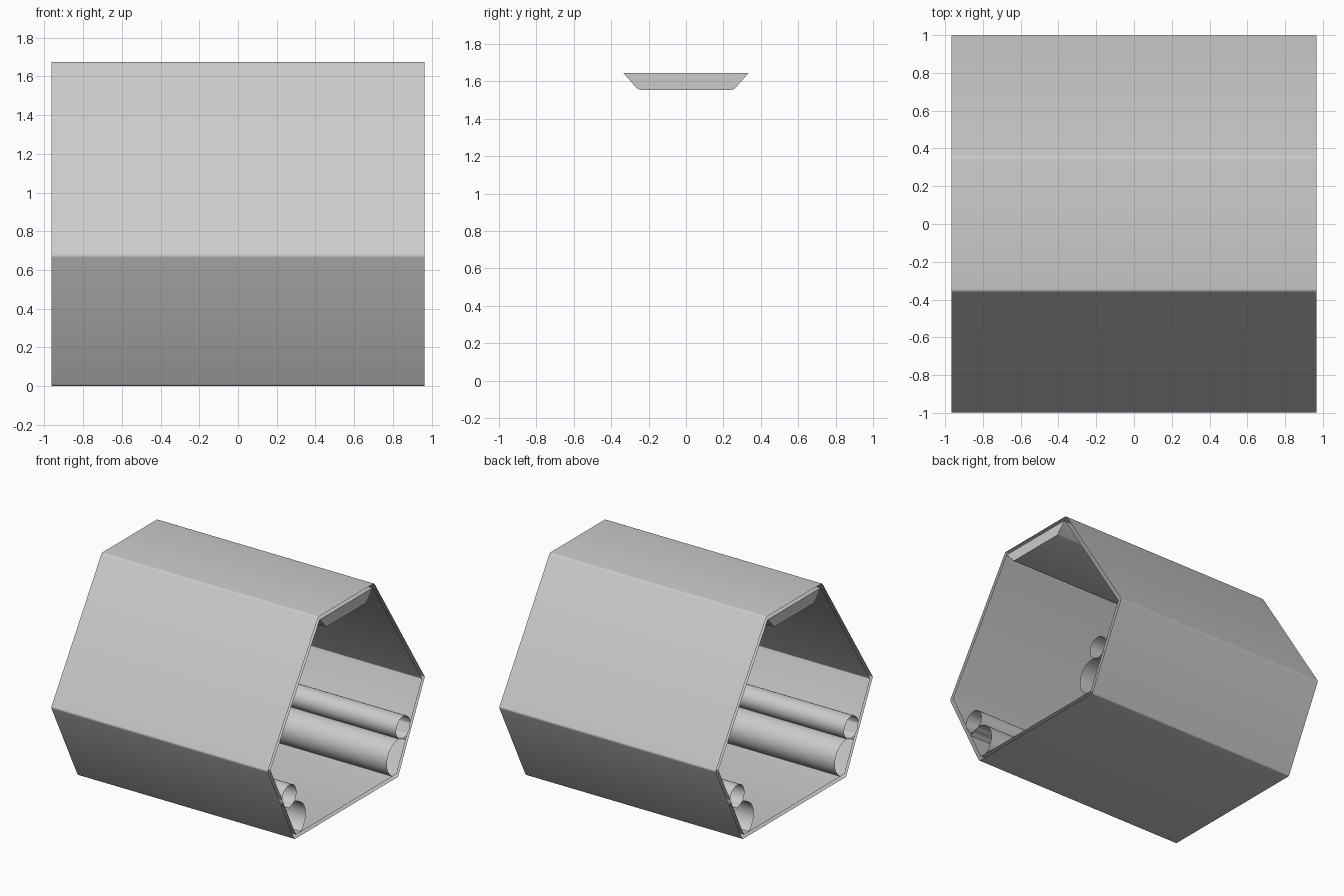
import bpy, math
from mathutils import Vector

if "Cube" in bpy.data.objects:
    bpy.data.objects.remove(bpy.data.objects["Cube"])

L = 0.965      # half length along x
WALL = 0.03    # gap between outer and inner skins


def prism(name, pts, closed=True, caps=False, flip=False):
    """Extrude a (y, z) profile, counter-clockwise seen from +x, along x."""
    n = len(pts)
    verts = [(x, p[0], p[1]) for x in (-L, L) for p in pts]
    faces = []
    for i in range(n if closed else n - 1):
        j = (i + 1) % n
        faces.append((i, j, n + j, n + i))
    if caps:
        faces += [tuple(range(n - 1, -1, -1)), tuple(range(n, 2 * n))]
    if flip:
        faces = [f[::-1] for f in faces]
    me = bpy.data.meshes.new(name)
    me.from_pydata(verts, [], faces)
    ob = bpy.data.objects.new(name, me)
    bpy.context.collection.objects.link(ob)
    bpy.ops.object.select_all(action='DESELECT')
    ob.select_set(True)
    bpy.context.view_layer.objects.active = ob
    bpy.ops.object.shade_smooth_by_angle(angle=math.radians(35))
    return ob


def inset(pts, t):
    """Offset a convex counter-clockwise profile inward by t."""
    out = []
    for i, p in enumerate(pts):
        p = Vector(p)
        a = (p - Vector(pts[i - 1])).normalized()
        b = (Vector(pts[(i + 1) % len(pts)]) - p).normalized()
        na, nb = Vector((-a.y, a.x)), Vector((-b.y, b.x))
        out.append(p + (na + nb) * t / (1 + na.dot(nb)))
    return out


def rounded(pts, r=0.012, seg=3):
    """Soften each corner of a profile with a small curve."""
    out = []
    for i, p in enumerate(pts):
        p = Vector(p)
        a = p + (Vector(pts[i - 1]) - p).normalized() * r
        b = p + (Vector(pts[(i + 1) % len(pts)]) - p).normalized() * r
        for k in range(seg + 1):
            t = k / seg
            out.append(a * (1 - t) ** 2 + p * 2 * t * (1 - t) + b * t * t)
    return out


def inside(p, pts):
    return all((Vector(pts[(i + 1) % len(pts)]) - Vector(q)).cross(p - Vector(q)) >= 0
               for i, q in enumerate(pts))


# Hexagonal corridor: outer and inner skins, open at both ends
hexagon = [(-0.66, 0), (0.66, 0), (1.0, 0.675), (0.355, 1.675), (-0.355, 1.675), (-1.0, 0.675)]
inner = inset(hexagon, WALL)
prism("outer_shell", rounded(hexagon))
prism("inner_shell", rounded(inner, 0.006), flip=True)

# Ceiling duct with sloped sides
duct = [(-0.335, 1.645), (-0.26, 1.56), (-0.245, 1.555), (0.245, 1.555), (0.26, 1.56), (0.335, 1.645)]
prism("ceiling_duct", duct, caps=True)

# Pipes along the lower walls, the large one partly sunk into wall and floor
for side, s in (("right", 1), ("left", -1)):
    def circle(y, z, r, n):
        return [Vector((s * y + r * math.cos(2 * math.pi * i / n), z + r * math.sin(2 * math.pi * i / n)))
                for i in range(n)]
    prism("small_pipe_" + side, circle(0.724, 0.373, 0.09, 32))
    ring = circle(0.66, 0.154, 0.144, 120)
    keep = [inside(p, inner) for p in ring]
    start = next(i for i in range(len(ring)) if keep[i] and not keep[i - 1])
    arc = []
    for k in range(len(ring)):
        i = (start + k) % len(ring)
        if not keep[i]:
            break
        arc.append(ring[i])
    prism("large_pipe_" + side, arc, closed=False)
